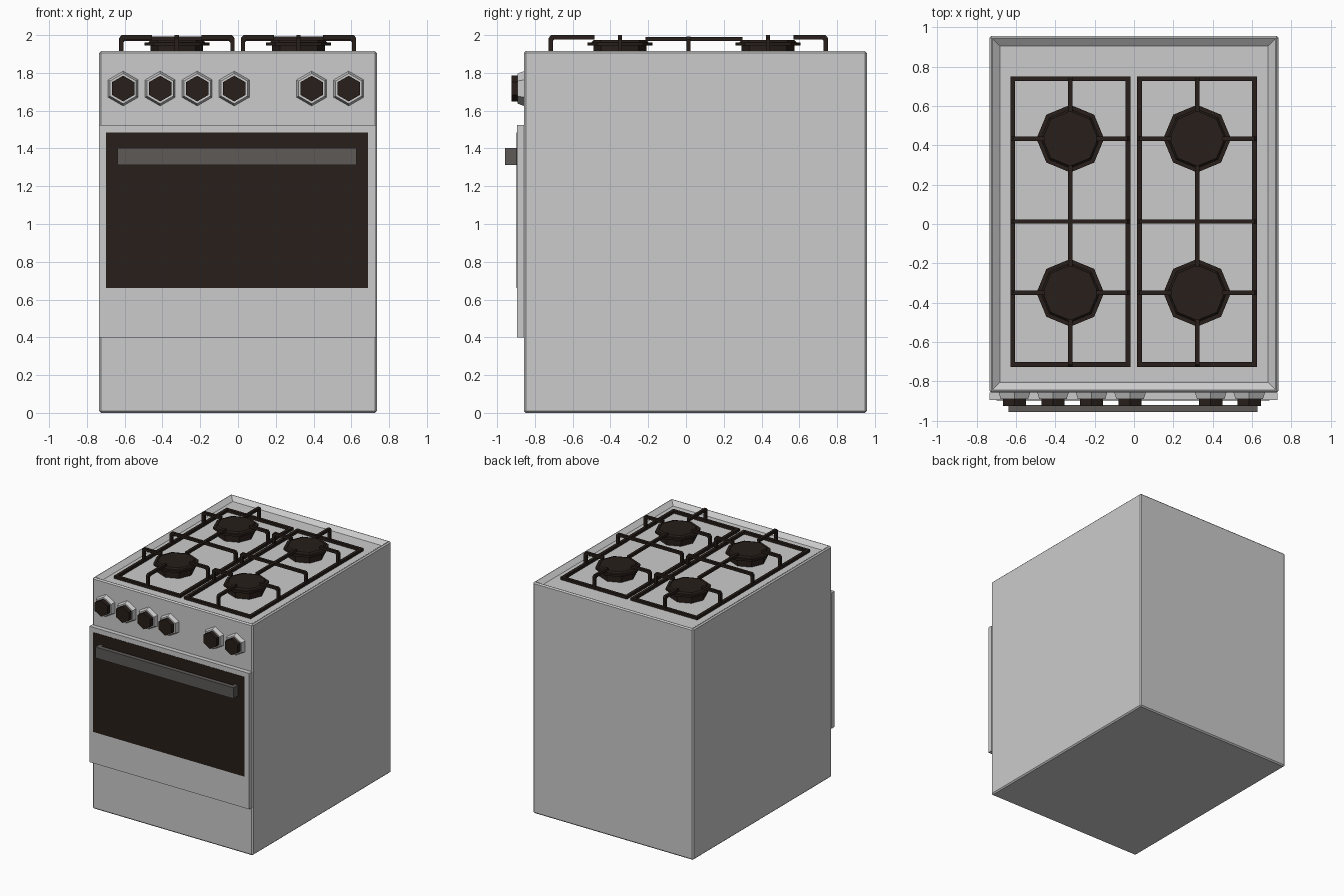
import bpy, bmesh, math
from mathutils import Matrix, Vector

if "Cube" in bpy.data.objects:
    bpy.data.objects.remove(bpy.data.objects["Cube"])


def material(name, rgb):
    m = bpy.data.materials.new(name)
    m.diffuse_color = (*rgb, 1)
    m.use_nodes = True
    m.node_tree.nodes["Principled BSDF"].inputs["Base Color"].default_value = m.diffuse_color
    return m


BLACK = material("black_enamel", (0.02, 0.013, 0.010))
STEEL = material("dark_steel", (0.11, 0.10, 0.095))


def finish(bm, name, mat=None):
    bmesh.ops.recalc_face_normals(bm, faces=bm.faces)
    me = bpy.data.meshes.new(name)
    bm.to_mesh(me)
    bm.free()
    ob = bpy.data.objects.new(name, me)
    bpy.context.collection.objects.link(ob)
    if mat:
        me.materials.append(mat)
    return ob


def add_box(bm, x0, x1, y0, y1, z0, z1):
    m = Matrix.Translation(((x0 + x1) / 2, (y0 + y1) / 2, (z0 + z1) / 2)) @ \
        Matrix.Diagonal((x1 - x0, y1 - y0, z1 - z0, 1))
    bmesh.ops.create_cube(bm, size=1, matrix=m)


def add_profile(bm, pts, origin, direction, width):
    """Upright outline of (distance, height) points, thickened sideways."""
    d = Vector((*direction, 0))
    side = Vector((-d.y, d.x, 0)) * width
    o = Vector((*origin, 0)) - side / 2
    f = bm.faces.new([bm.verts.new(o + d * s + Vector((0, 0, z))) for s, z in pts])
    new = bmesh.ops.extrude_face_region(bm, geom=[f])["geom"]
    bmesh.ops.translate(bm, verts=[v for v in new if isinstance(v, bmesh.types.BMVert)], vec=side)


def add_prism(bm, sides, r0, r1, depth, matrix):
    bmesh.ops.create_cone(bm, cap_ends=True, segments=sides, radius1=r0, radius2=r1,
                          depth=depth, matrix=matrix)


W, FRONT, BACK, TOP, FLOOR = 0.735, -0.858, 0.957, 1.915, 1.885

# Body with chamfered edges and a sunken hob
bm = bmesh.new()
add_box(bm, -W, W, FRONT, BACK, 0, TOP)
bmesh.ops.bevel(bm, geom=bm.edges[:], offset=0.01, segments=1, affect='EDGES')
top = max(bm.faces, key=lambda f: f.calc_center_median().z)
bmesh.ops.inset_region(bm, faces=[top], thickness=0.006)
bmesh.ops.inset_region(bm, faces=[top], thickness=0.055, depth=FLOOR - TOP)
finish(bm, "stove_body")

# Oven door, window and handle
bm = bmesh.new()
add_box(bm, -W, 0.73, -0.896, FRONT, 0.4, 1.525)
finish(bm, "oven_door")
bm = bmesh.new()
add_box(bm, -0.698, 0.688, -0.898, -0.89, 0.66, 1.485)
finish(bm, "oven_window", BLACK)
bm = bmesh.new()
add_box(bm, -0.637, 0.628, -0.957, -0.92, 1.312, 1.403)
for x in (-0.637, 0.598):
    add_box(bm, x, x + 0.03, -0.92, -0.895, 1.312, 1.403)
finish(bm, "door_handle", STEEL)

# Hexagonal knobs on grey bezels
for i, x in enumerate((-0.608, -0.412, -0.216, -0.02, 0.39, 0.586), 1):
    face_front = Matrix.Rotation(math.radians(90), 4, 'X')
    for name, r0, r1, y0, y1, mat in (("knob_bezel", 0.092, 0.08, FRONT, -0.891, None),
                                      ("knob", 0.068, 0.068, -0.885, -0.925, BLACK)):
        bm = bmesh.new()
        add_prism(bm, 6, r0, r1, y0 - y1,
                  Matrix.Translation((x, (y0 + y1) / 2, 1.717)) @ face_front)
        # point-up hexagon
        if abs(max(v.co.z for v in bm.verts) - 1.717 - r0) > 0.001:
            bmesh.ops.rotate(bm, verts=bm.verts, cent=(x, 0, 1.717),
                             matrix=Matrix.Rotation(math.radians(30), 3, 'Y'))
        finish(bm, f"{name}_{i}", mat)

# Burners and pan supports, one pair per side
BURNER_Y = (-0.35, 0.434)
GX, GY0, GY1, MID, BAR = 0.305, -0.727, 0.751, 0.013, 0.025


def spoke(length):
    return [(0, FLOOR), (0, 1.985), (0.013, 2.0), (length, 2.0), (length, 1.978),
            (0.03, 1.978), (0.022, 1.97), (0.022, FLOOR)]


for side, cx in (("left", -0.324), ("right", 0.321)):
    for place, y in zip(("front", "back"), BURNER_Y):
        bm = bmesh.new()
        for r0, r1, z0, z1 in ((0.14, 0.14, FLOOR, 1.945), (0.172, 0.172, 1.945, 1.962),
                               (0.15, 0.14, 1.962, 1.974)):
            add_prism(bm, 8, r0, r1, z1 - z0, Matrix.Translation((cx, y, (z0 + z1) / 2)))
        finish(bm, f"burner_{side}_{place}", BLACK)

    bm = bmesh.new()
    x0, x1 = cx - GX, cx + GX
    # base frame
    for a in (x0, x1 - BAR):
        add_box(bm, a, a + BAR, GY0, GY1, FLOOR, 1.907)
    for b in (GY0, GY1 - BAR):
        add_box(bm, x0 + BAR, x1 - BAR, b, b + BAR, FLOOR, 1.907)
    # raised spokes toward each burner
    for y in BURNER_Y:
        add_profile(bm, spoke(GX - 0.13), (x0, y), (1, 0), 0.022)
        add_profile(bm, spoke(GX - 0.13), (x1, y), (-1, 0), 0.022)
    add_profile(bm, spoke(BURNER_Y[0] - 0.135 - GY0), (cx, GY0), (0, 1), 0.022)
    add_profile(bm, spoke(GY1 - BURNER_Y[1] - 0.135), (cx, GY1), (0, -1), 0.022)
    # middle arch and the bar joining the burners
    half = spoke(GX)
    left, inner = half[:3], half[5:]
    arch = left + [(2 * GX - s, z) for s, z in left[::-1]] + \
        [(2 * GX - s, z) for s, z in inner[::-1]] + inner
    add_profile(bm, [(s, z - 0.008 if z > 1.9 else z) for s, z in arch], (x0, MID), (1, 0), 0.022)
    add_box(bm, cx - 0.011, cx + 0.011, BURNER_Y[0] + 0.135, BURNER_Y[1] - 0.135, 1.968, 1.99)
    finish(bm, f"pan_support_{side}", BLACK)
